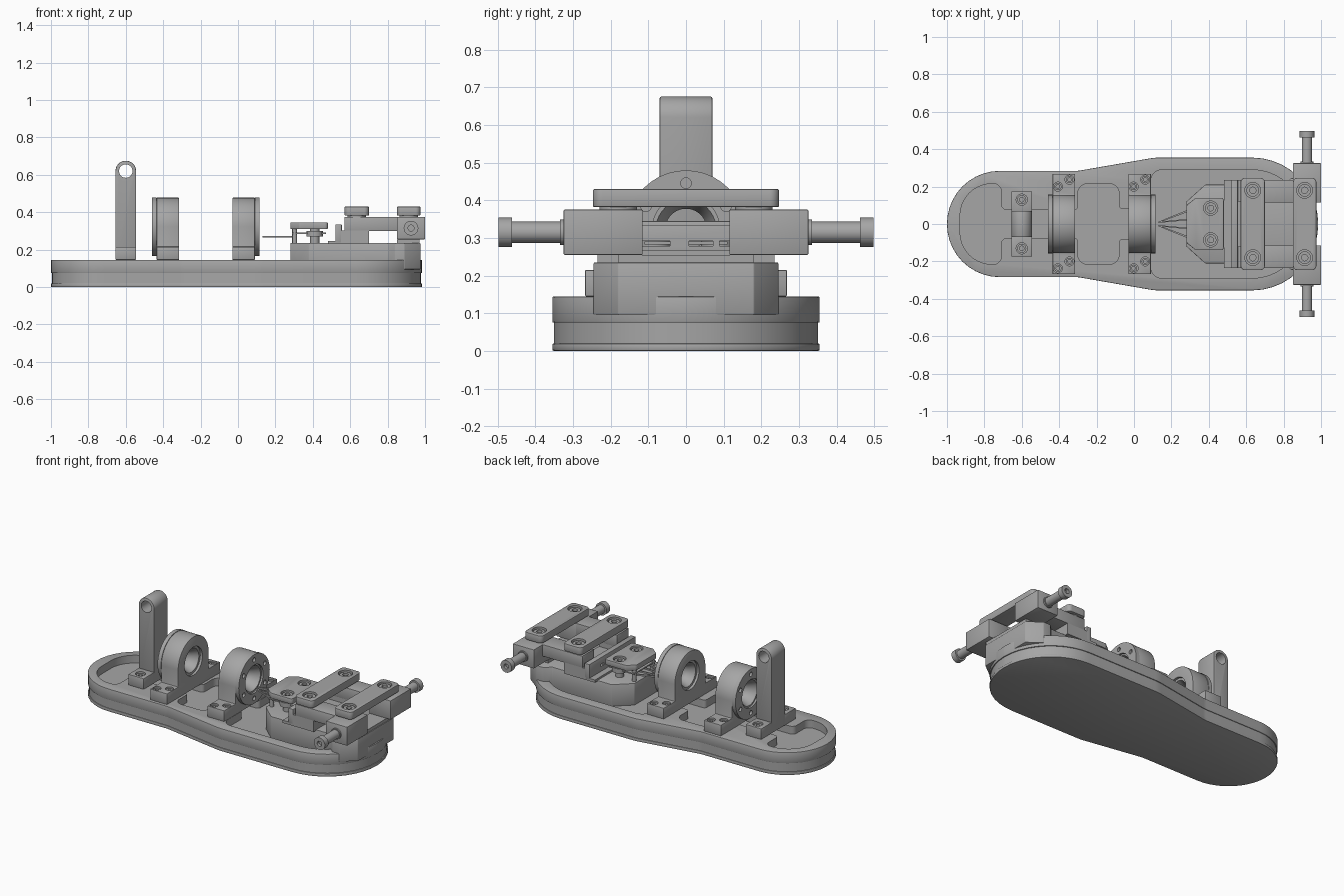
import bpy, bmesh, math
from mathutils import Vector

if "Cube" in bpy.data.objects:
    bpy.data.objects.remove(bpy.data.objects["Cube"])

metal = bpy.data.materials.new("machined grey")
metal.use_nodes = True
GREY = (0.38, 0.38, 0.38, 1)
metal.diffuse_color = GREY
metal.node_tree.nodes["Principled BSDF"].inputs["Base Color"].default_value = GREY
parts = []


def place(axis, a, b, t):
    return {"x": (t, a, b), "y": (a, t, b), "z": (a, b, t)}[axis]


def bake(obj):
    bpy.context.view_layer.update()
    graph = bpy.context.evaluated_depsgraph_get()
    mesh = bpy.data.meshes.new_from_object(obj.evaluated_get(graph))
    obj.modifiers.clear()
    obj.data = mesh


def finish(name, bm, bevel=0):
    bmesh.ops.recalc_face_normals(bm, faces=bm.faces)
    mesh = bpy.data.meshes.new(name)
    bm.to_mesh(mesh)
    bm.free()
    mesh.materials.append(metal)
    obj = bpy.data.objects.new(name, mesh)
    bpy.context.collection.objects.link(obj)
    parts.append(obj)
    if bevel:
        mod = obj.modifiers.new("bevel", "BEVEL")
        mod.width, mod.segments = bevel, 2
        bake(obj)
    return obj


def prism(name, pts, lo, hi, axis="z", bevel=0):
    bm = bmesh.new()
    ends = [[bm.verts.new(place(axis, a, b, t)) for a, b in pts] for t in (lo, hi)]
    for ring in ends:
        bm.faces.new(ring)
    for i in range(len(pts)):
        j = (i + 1) % len(pts)
        bm.faces.new((ends[0][i], ends[0][j], ends[1][j], ends[1][i]))
    return finish(name, bm, bevel)


def box(name, x0, x1, y0, y1, z0, z1, bevel=0):
    return prism(name, [(x0, y0), (x1, y0), (x1, y1), (x0, y1)], z0, z1, "z", bevel)


def arc(a, b, r, start=0, end=360, n=32):
    step = math.radians(end - start) / n
    count = n if end - start == 360 else n + 1
    return [(a + r * math.cos(math.radians(start) + i * step),
             b + r * math.sin(math.radians(start) + i * step)) for i in range(count)]


def cyl(name, a, b, r, lo, hi, axis="z", n=32):
    return prism(name, arc(a, b, r, n=n), lo, hi, axis)


def lathe(name, profile, a, b, axis="z", n=40):
    """Spin a closed (radius, height) loop."""
    bm = bmesh.new()
    rings = []
    for k in range(n):
        w = math.tau * k / n
        rings.append([bm.verts.new(place(axis, a + r * math.cos(w), b + r * math.sin(w), t))
                      for r, t in profile])
    for k in range(n):
        p, q = rings[k], rings[(k + 1) % n]
        for i in range(len(profile)):
            j = (i + 1) % len(profile)
            bm.faces.new((p[i], p[j], q[j], q[i]))
    return finish(name, bm)


def tube(name, a, b, outer, inner, lo, hi, axis="z"):
    return lathe(name, [(outer, lo), (outer, hi), (inner, hi), (inner, lo)], a, b, axis)


def fillet(corners, n=10):
    """Round each (x, y, radius) corner of a polygon."""
    out = []
    for i, (x, y, r) in enumerate(corners):
        p = Vector((x, y))
        d1 = (Vector(corners[i - 1][:2]) - p).normalized()
        d2 = (Vector(corners[(i + 1) % len(corners)][:2]) - p).normalized()
        half = d1.angle(d2) / 2
        c = p + (d1 + d2).normalized() * r / math.sin(half)
        s, e = (p + d * r / math.tan(half) - c for d in (d1, d2))
        turn = math.pi - 2 * half
        for k in range(n + 1):
            f = k / n
            v = c + (s * math.sin((1 - f) * turn) + e * math.sin(f * turn)) / math.sin(turn)
            out.append((v.x, v.y))
    return out


def mirrored(half):
    return fillet(half + [(x, -y, r) for x, y, r in reversed(half)])


def cut(obj, *cutters):
    for c in cutters:
        mod = obj.modifiers.new("cut", "BOOLEAN")
        mod.operation, mod.solver, mod.object = "DIFFERENCE", "EXACT", c
        c.hide_render = True
    bake(obj)
    for c in cutters:
        parts.remove(c)
        bpy.data.objects.remove(c)


def add_screws(obj, spots, top, r):
    """Counterbore each spot and set a socket screw in it."""
    cut(obj, *[cyl("cutter", x, y, r, top - 0.025, top + 0.02) for x, y in spots])
    for x, y in spots:
        tube("socket_screw", x, y, r * 0.8, r * 0.4, top - 0.026, top - 0.008)


# Base: lip, lower layer and pocketed upper layer
outline = mirrored([(-1, -.284, .283), (-.3, -.284, .15), (.11, -.355, .3), (.985, -.355, .354)])
inset = [(x * .994, y * .986) for x, y in outline]
prism("base_lip", outline, 0, .02, bevel=.004)
prism("base_lower", inset, .018, .078)
base = prism("base_upper", outline, .075, .145, bevel=.004)
pocket = mirrored([(-.93, -.215, .17), (-.71, -.215, .04), (-.71, -.075, .03), (-.3, -.075, .02),
                   (-.3, -.215, .05), (-.08, -.215, .05), (-.08, -.08, .02), (.09, -.08, .02),
                   (.09, -.29, .06), (.91, -.29, .28)])
cut(base, prism("cutter", pocket, .095, .2))

# Tall post with a cross hole
post = prism("post", [(-.655, .145), (-.545, .145)] + arc(-.6, .62, .055, 0, 180), -.07, .07, "y", .004)
cut(post, cyl("cutter", -.6, .62, .036, -.2, .2, "y"))
for s in (-1, 1):
    foot = box("post_foot", -.655, -.545, *sorted((s * .06, s * .175)), .145, .215, .004)
    add_screws(foot, [(-.6, s * .13)], .215, .03)

# Two ring mounts, each with a retaining disc on its outer side
AX = .3225
saddle = ([(-.268, .145), (.268, .145), (.268, .215), (.155, .215)]
          + arc(0, AX, .155, 0, 180) + [(-.155, .215), (-.268, .215)])
for cx, side in ((-.375, -1), (.03, 1)):
    mount = prism("ring_mount", saddle, cx - .06, cx + .06, "x", .003)
    cut(mount, cyl("cutter", 0, AX, .09, cx - .2, cx + .2, "x"))
    add_screws(mount, [(cx - .032, .2), (cx + .03, .237), (cx - .032, -.237), (cx + .03, -.2)], .215, .024)
    face, rim = cx + side * .06, cx + side * .085
    disc = tube("retaining_disc", 0, AX, .157, .09, face, rim, "x")
    cut(disc, *[cyl("cutter", y, z, .014, rim - .015, rim + .015, "x", 16)
                for y, z in arc(0, AX, .123, 30, 390, 6)])
    back, mid = cx - side * .045, cx + side * .02
    lathe("lens_barrel", [(.091, back), (.091, rim - side * .012), (.08, rim - side * .012),
                          (.055, mid), (.055, cx), (.075, back)], 0, AX, "x")

# Stage plate with clipped corners
half = [(.28, -.12), (.38, -.21), (.8, -.21), (.84, -.245), (.89, -.245), (.975, -.18)]
prism("stage_plate", half + [(x, -y) for x, y in reversed(half)], .095, .235, bevel=.003)
box("stage_riser", .85, .97, -.18, .18, .23, .255)

# Needle clamp
clamp = mirrored([(.28, -.1, .02), (.33, -.14, .02), (.48, -.14, .015)])
top = prism("clamp_plate", clamp, .31, .345, bevel=.003)
add_screws(top, [(.41, -.085), (.41, .085)], .345, .038)
box("needle_carrier", .29, .47, -.11, .11, .283, .291)
for s in (-1, 1):
    cyl("clamp_shaft", .41, s * .085, .025, .23, .312)
    cyl("clamp_washer", .41, s * .085, .045, .27, .3)
    cyl("guide_pin", .303, s * .09, .013, .23, .312, n=16)
    prism("needle", [(.13, s * .012), (.31, s * .085), (.31, s * .073), (.13, s * .006)], .264, .274)
    prism("inner_needle", [(.13, s * .012), (.31, s * .03), (.31, s * .022), (.13, s * .006)], .264, .274)

# Slotted upright and its rail
wall = box("slotted_wall", .52, .555, -.235, .235, .235, .335, .003)
cut(wall, *[box("cutter", .4, .7, y - w, y + w, .278, .292)
            for y, w in ((-.08, .038), (.04, .032), (.105, .016))])
box("wall_foot", .48, .7, -.235, .235, .23, .247)
box("wall_ledge", .55, .7, -.235, .235, .245, .268)
for s in (-1, 1):
    box("wall_bracket", .55, .7, *sorted((s * .12, s * .235)), .255, .302)

# Jaws with side adjusting screws
for s in (-1, 1):
    box("jaw_arm", .57, .86, *sorted((s * .115, s * .235)), .3, .375, .002)
    box("jaw_block", .85, 1, *sorted((s * .115, s * .325)), .255, .375, .003)
    cyl("adjuster_collar", .925, .315, .034, s * .32, s * .335, "y")
    cyl("adjuster_shaft", .925, .315, .028, s * .32, s * .478, "y")
    tube("adjuster_head", .925, .315, .039, .016, s * .462, s * .498, "y")

# Clamp bars across the jaws
for x0, x1 in ((.57, .7), (.85, .975)):
    shape = mirrored([(x0, -.247, .025), (x1, -.247, .025)])
    bar = prism("clamp_bar", shape, .382, .43, bevel=.004)
    cx = (x0 + x1) / 2
    add_screws(bar, [(cx, -.18), (cx, .18)], .43, .042)
    for s in (-1, 1):
        cyl("bar_spacer", cx, s * .18, .05, .37, .385)

# Smooth the curved walls, keep edges crisp
bpy.ops.object.select_all(action="DESELECT")
for obj in parts:
    obj.select_set(True)
bpy.context.view_layer.objects.active = parts[0]
bpy.ops.object.shade_smooth_by_angle(angle=math.radians(30))
